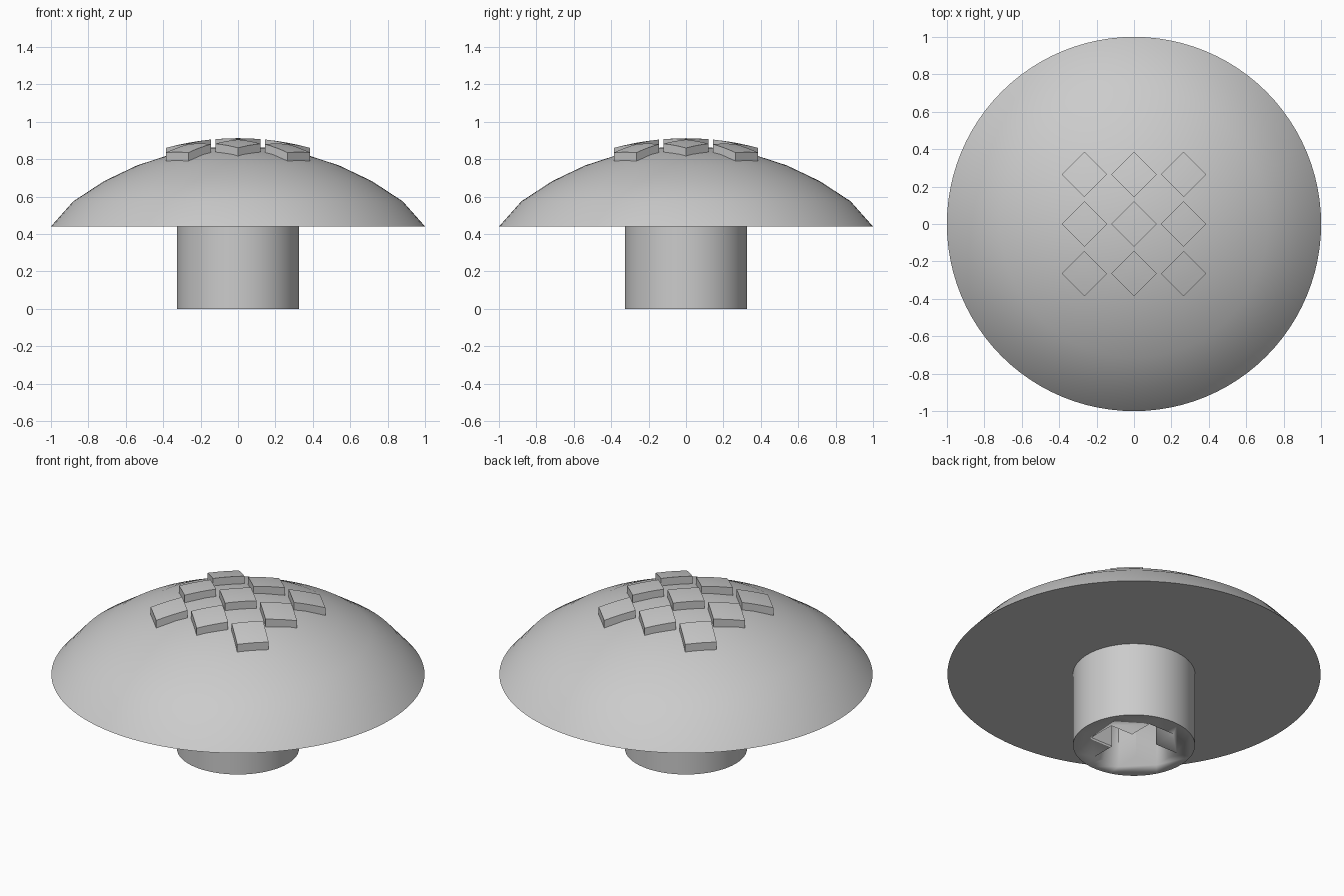
import bpy, bmesh, math

if "Cube" in bpy.data.objects:
    bpy.data.objects.remove(bpy.data.objects["Cube"], do_unlink=True)

GREY = (0.6, 0.6, 0.6, 1)
mat = bpy.data.materials.new("plain grey")
mat.use_nodes = True
mat.diffuse_color = GREY
mat.node_tree.nodes["Principled BSDF"].inputs["Base Color"].default_value = GREY

BASE, TOP, R = 0.44, 0.87, 1.46      # cap underside, cap peak, dome radius
STEM = 0.327


def dome(x, y=0):
    return TOP - R + math.sqrt(R * R - x * x - y * y)


def finish(bm, name, angle=35):
    bmesh.ops.recalc_face_normals(bm, faces=bm.faces)
    mesh = bpy.data.meshes.new(name)
    bm.to_mesh(mesh)
    bm.free()
    mesh.materials.append(mat)
    ob = bpy.data.objects.new(name, mesh)
    bpy.context.collection.objects.link(ob)
    bpy.ops.object.select_all(action='DESELECT')
    ob.select_set(True)
    bpy.context.view_layer.objects.active = ob
    bpy.ops.object.shade_smooth_by_angle(angle=math.radians(angle))
    return ob


# Domed cap: spun profile with a steeper rim and a flat underside
bm = bmesh.new()
radii = [0, 0.18, 0.36, 0.54, 0.715, 0.88]
profile = [(r, dome(r)) for r in radii] + [(1, BASE), (0, BASE)]
verts = [bm.verts.new((r, 0, z)) for r, z in profile]
edges = [bm.edges.new(pair) for pair in zip(verts, verts[1:])]
bmesh.ops.spin(bm, geom=verts + edges, cent=(0, 0, 0), axis=(0, 0, 1),
               angle=math.tau, steps=96, use_duplicate=False)
bmesh.ops.remove_doubles(bm, verts=bm.verts, dist=1e-4)
finish(bm, "cap")

# Stem with a cross-shaped socket
bm = bmesh.new()
bmesh.ops.create_cone(bm, cap_ends=True, segments=64, radius1=STEM, radius2=STEM, depth=BASE)
bmesh.ops.translate(bm, verts=bm.verts, vec=(0, 0, BASE / 2))
stem = finish(bm, "stem")

ARM, HALF, DEPTH = 0.228, 0.083, 0.4
bm = bmesh.new()
outline = []
for k in range(4):
    c, s = math.cos(k * math.pi / 2), math.sin(k * math.pi / 2)
    for x, y in ((ARM, -HALF), (ARM, HALF), (HALF, HALF)):
        outline.append(bm.verts.new((x * c - y * s, x * s + y * c, -0.1)))
face = bm.faces.new(outline)
ext = bmesh.ops.extrude_face_region(bm, geom=[face])
bmesh.ops.translate(bm, vec=(0, 0, DEPTH + 0.1),
                    verts=[v for v in ext["geom"] if isinstance(v, bmesh.types.BMVert)])
cutter = finish(bm, "socket_cutter")
cutter.hide_render = True
cutter.hide_set(True)

cut = stem.modifiers.new("socket", 'BOOLEAN')
cut.operation = 'DIFFERENCE'
cut.solver = 'EXACT'
cut.object = cutter
# Apply the cut and drop the helper
depsgraph = bpy.context.evaluated_depsgraph_get()
stem_mesh = bpy.data.meshes.new_from_object(stem.evaluated_get(depsgraph))
stem.modifiers.clear()
stem.data = stem_mesh
bpy.data.objects.remove(cutter, do_unlink=True)

# Diamond grip tiles that follow the dome
PITCH, DIAG, LIFT = 0.265, 0.121, 0.042
for row in (-1, 0, 1):
    for col in (-1, 0, 1):
        bm = bmesh.new()
        bmesh.ops.create_grid(bm, x_segments=4, y_segments=4, size=DIAG / math.sqrt(2))
        ext = bmesh.ops.extrude_face_region(bm, geom=bm.faces[:])
        upper = {v for v in ext["geom"] if isinstance(v, bmesh.types.BMVert)}
        for v in bm.verts:
            x = (v.co.x - v.co.y) / math.sqrt(2) + col * PITCH
            y = (v.co.x + v.co.y) / math.sqrt(2) + row * PITCH
            v.co = (x, y, dome(x, y) + (LIFT if v in upper else -0.01))
        finish(bm, f"grip_tile_{row + 2}_{col + 2}")
